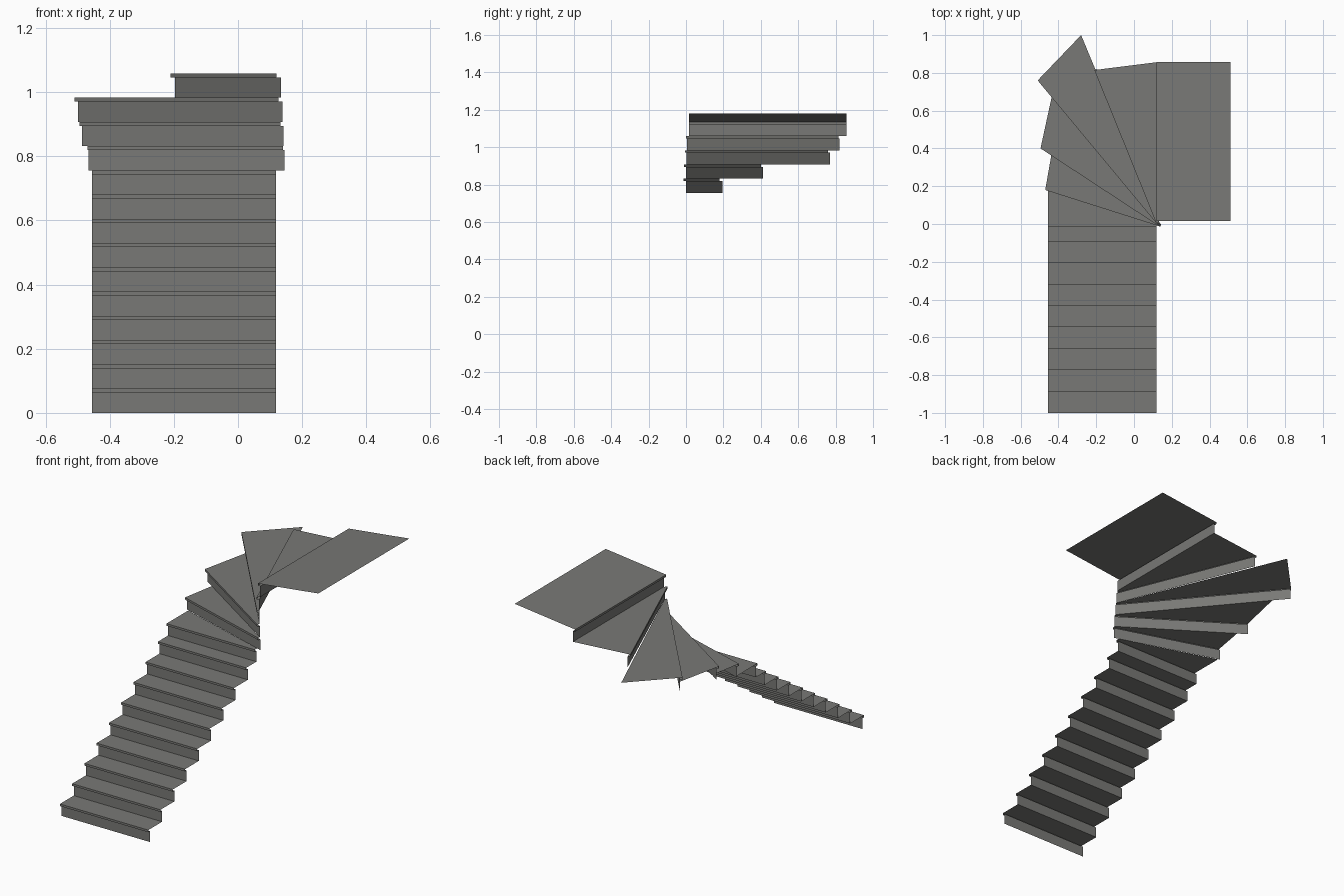
import bpy, bmesh
from mathutils import Vector

if "Cube" in bpy.data.objects:
    bpy.data.objects.remove(bpy.data.objects["Cube"])

RISE = 0.0756      # height of one step
LIP = 0.0125       # thickness of the nosing
OVERHANG = 0.015   # nosing projection in front of the riser
LEFT, RIGHT = -0.455, 0.118

grey = bpy.data.materials.new("stone_grey")
grey.diffuse_color = (0.19, 0.19, 0.18, 1)
grey.use_nodes = True
grey.node_tree.nodes["Principled BSDF"].inputs["Base Color"].default_value = grey.diffuse_color


def riser_line(front):
    """Nosing edge moved back (to the left-hand normal) onto the riser plane."""
    a, b = Vector(front[0]), Vector(front[1])
    d = (b - a).normalized()
    n = Vector((-d.y, d.x)) * OVERHANG
    return a + n, b + n


def make_step(name, index, front, rear, rear_lift=0.0):
    """Open shell: riser, nosing underside, nosing front and tread."""
    z0, z2 = index * RISE, (index + 1) * RISE
    z1 = z2 - LIP
    r = riser_line(front)
    rows = [(r, z0), (r, z1), (front, z1), (front, z2), (rear, z2 + rear_lift)]
    bm = bmesh.new()
    verts = [[bm.verts.new((p[0], p[1], z)) for p in pair] for pair, z in rows]
    for lo, hi in zip(verts, verts[1:]):
        bm.faces.new((lo[0], lo[1], hi[1], hi[0]))
    me = bpy.data.meshes.new(name)
    bm.to_mesh(me)
    bm.free()
    me.materials.append(grey)
    ob = bpy.data.objects.new(name, me)
    bpy.context.collection.objects.link(ob)


# nosing edges, outer end first: straight flight, then winders, then landing
ys = [-1 + 0.1134 * i for i in range(9)] + [-0.013]
fronts = [((LEFT, y), (RIGHT, y)) for y in ys]
fronts += [((-0.47, 0.18), (0.14, -0.014)),
           ((-0.495, 0.40), (0.133, -0.012)),
           ((-0.51, 0.76), (0.127, -0.006)),
           ((-0.21, 0.815), (0.12, 0.0)),
           ((RIGHT, 0.858), (RIGHT, 0.015))]

# back edges of the treads that do not simply end at the next riser
special_rear = {9: ((LEFT, 0.188), (RIGHT, 0.009)),
                10: ((-0.435, 0.38), (0.141, 0.0)),
                11: ((-0.432, 0.69), (0.138, 0.004)),
                12: ((-0.28, 1.0), (0.134, 0.006))}

for i, front in enumerate(fronts[:-1]):
    rear = special_rear.get(i) or riser_line(fronts[i + 1])
    make_step(("straight_step_" if i < 10 else "winder_step_") + str(i + 1), i, front, rear)

# landing, rising slightly towards its far edge
make_step("landing", 14, fronts[14], ((0.51, 0.858), (0.51, 0.015)), 0.046)
